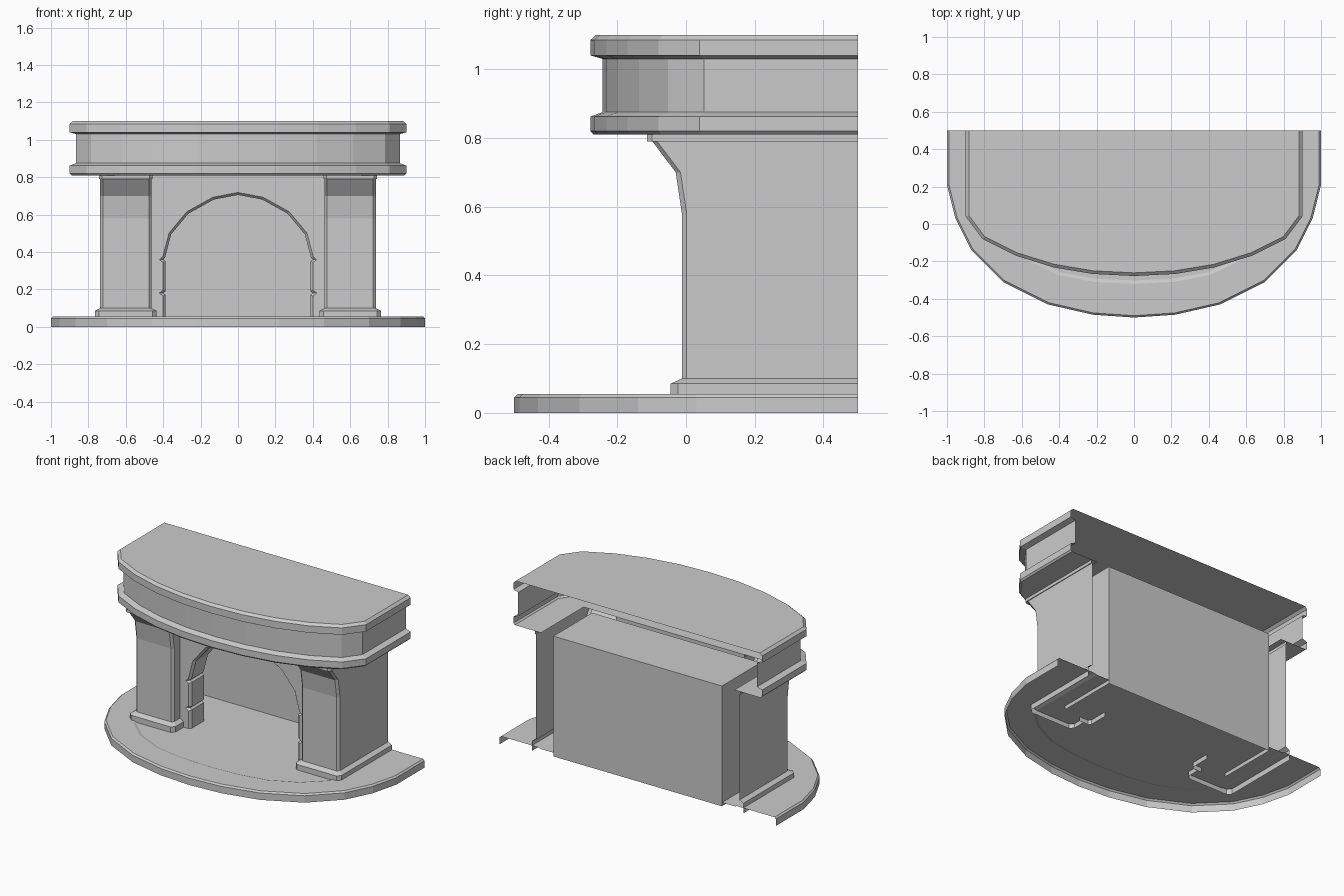
import bpy
from mathutils import Vector

if "Cube" in bpy.data.objects:
    bpy.data.objects.remove(bpy.data.objects["Cube"])


def make(name, verts, faces):
    me = bpy.data.meshes.new(name)
    me.from_pydata(verts, [], faces)
    me.update()
    ob = bpy.data.objects.new(name, me)
    bpy.context.collection.objects.link(ob)
    return ob


def full(half):
    """Mirror a centre-to-right half outline into a left-to-right one."""
    return [(-x, y) for x, y in reversed(half[1:])] + list(half)


def inset(pts, d):
    """Move an open outline sideways by d with mitred corners."""
    p = [Vector(q) for q in pts]
    n = []
    for a, b in zip(p, p[1:]):
        t = (b - a).normalized()
        n.append(Vector((t.y, -t.x)))
    out = []
    for i, q in enumerate(p):
        n1, n2 = n[max(i - 1, 0)], n[min(i, len(n) - 1)]
        out.append(tuple(q - d * (n1 + n2) / (1 + n1.dot(n2))))
    return out


def loft(rings):
    """Skin a stack of equal-length open rings."""
    k = len(rings[0])
    verts = [v for r in rings for v in r]
    faces = [(r * k + i, r * k + i + 1, (r + 1) * k + i + 1, (r + 1) * k + i)
             for r in range(len(rings) - 1) for i in range(k - 1)]
    return verts, faces


def at(pts, z):
    return [(x, y, z) for x, y in pts]


def add_poly(verts, faces, pts):
    s = len(verts)
    verts += pts
    faces.append(tuple(range(s, s + len(pts))))


# Hearth: rounded slab with a shallow curved recess in front of the fire
edge = full([(0, -.5), (.22, -.485), (.46, -.43), (.70, -.31), (.87, -.14),
             (.955, .03), (1, .21), (1, .5)])
arc = full([(0, -.32), (.21, -.31), (.40, -.275), (.58, -.19), (.72, -.06), (.72, .5)])
arc_in = inset(arc, .018)
v, f = loft([at(edge, 0), at(edge, .045), at(inset(edge, .01), .055)])
add_poly(v, f, at(inset(edge, .01), .055) + at(arc[::-1], .055))
v2, f2 = loft([at(arc_in, .049), at(arc, .055)])
s = len(v)
v += v2
f += [tuple(s + i for i in reversed(q)) for q in f2]
add_poly(v, f, at(arc_in, .049))
make("hearth", v, f)

# Mantel: bowed shelf with lower and upper mouldings around a frieze
shelf = full([(0, -.278), (.22, -.267), (.43, -.232), (.63, -.17), (.81, -.08),
              (.9, .04), (.9, .5)])
levels = [(.01, .81), (0, .82), (0, .862), (.035, .875), (.035, 1.03),
          (0, 1.04), (0, 1.085), (.017, 1.1)]
v, f = loft([at(inset(shelf, d), z) for d, z in levels])
add_poly(v, f, at(inset(shelf, .017), 1.1))
under = inset(shelf, .01) + [(.7, .5), (.7, .06), (-.7, .06), (-.7, .5)]
add_poly(v, f, at(under[::-1], .81))
make("mantel", v, f)

# Pillars: plinth, shaft curving out into a bracket, and a thin cap
rows = [(.02, .765, .435, -.045, .022), (.085, .765, .435, -.045, .022),
        (.1, .737, .463, -.012, .014), (.58, .737, .463, -.012, .014),
        (.70, .737, .463, -.03, .014), (.79, .737, .463, -.098, .014),
        (.79, .742, .458, -.113, .014), (.81, .742, .458, -.113, .014)]
for side, name in ((1, "right_pillar"), (-1, "left_pillar")):
    rings = []
    for z, o, i, y, c in rows:
        ring = [(i, .06), (i, y + c), (i + c, y), (o - c, y), (o, y + c), (o, .5)]
        ring = [(side * a, b) for a, b in ring][::side]
        rings.append(at(ring, z))
    make(name, *loft(rings))

# Surround: wall with an arched opening, bevelled trim and deep reveal
arch = full([(0, .705), (.13, .68), (.265, .605), (.357, .495), (.39, .37),
             (.40, .36), (.387, .35), (.387, .19), (.40, .18), (.387, .17), (.387, .02)])
trim = inset(arch, .013)


def upright(pts, y):
    return [(x, y, z) for x, z in pts]


v, f = loft([upright(arch, .2), upright(arch, .075), upright(trim, .06)])
add_poly(v, f, upright([(-.465, .02)] + trim + [(.465, .02), (.465, .81), (-.465, .81)], .06))
make("arched_surround", v, f)

# Firebox: shell behind the opening, open at the front and bottom
w, y0, y1, z0, z1 = .61, .1, .5, .025, .812
v = [(x, y, z) for z in (z0, z1) for x, y in ((-w, y0), (w, y0), (w, y1), (-w, y1))]
make("firebox", v, [(1, 2, 6, 5), (2, 3, 7, 6), (3, 0, 4, 7), (4, 5, 6, 7)])
